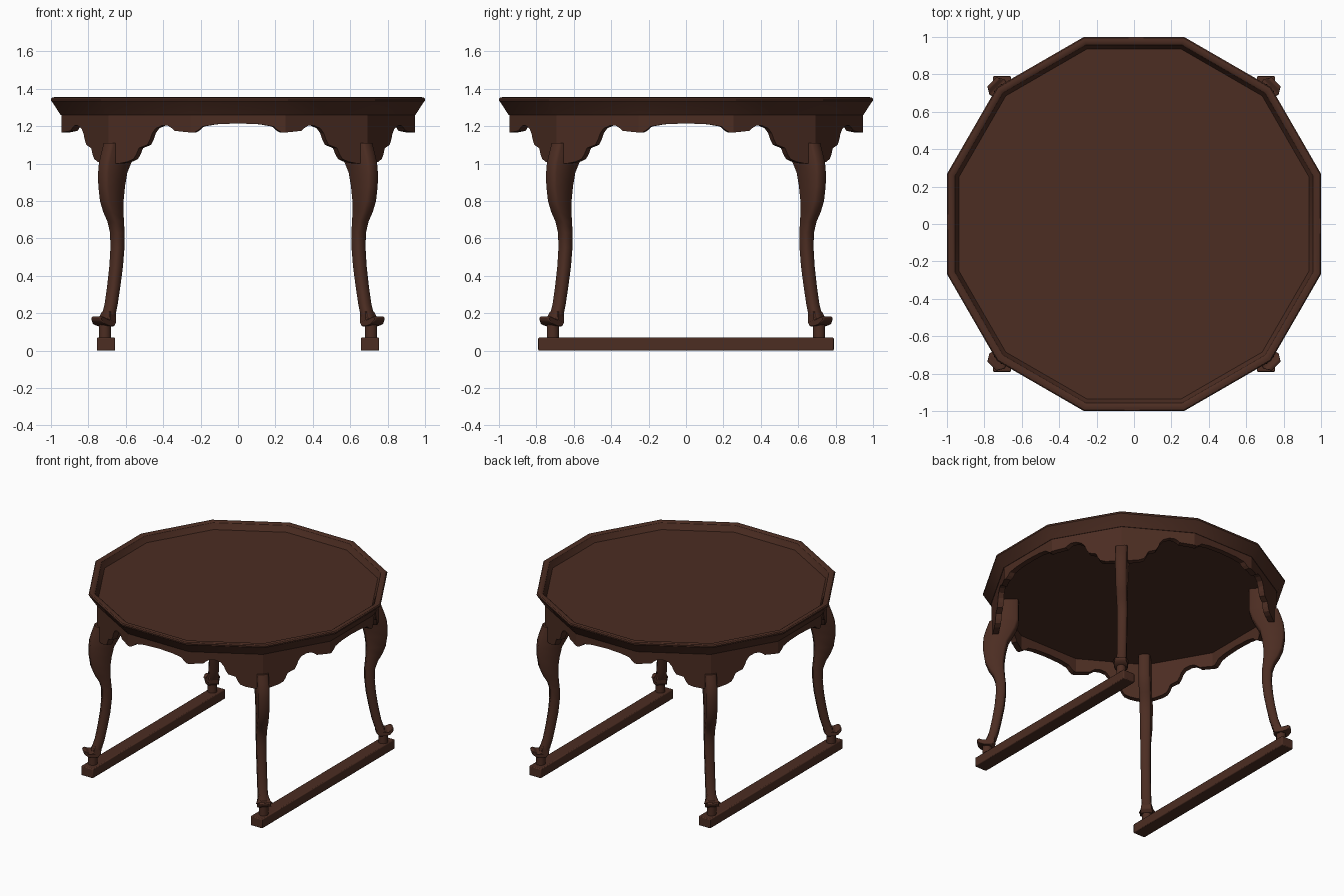
import bpy, bmesh, math
from mathutils import Matrix

if "Cube" in bpy.data.objects:
    bpy.data.objects.remove(bpy.data.objects["Cube"])

wood = bpy.data.materials.new("dark brown wood")
wood.diffuse_color = (0.072, 0.026, 0.016, 1)
wood.use_nodes = True
wood.node_tree.nodes["Principled BSDF"].inputs["Base Color"].default_value = wood.diffuse_color
R2 = math.sqrt(0.5)


def make(name, bm, smooth=None, bevel=0):
    bmesh.ops.recalc_face_normals(bm, faces=bm.faces)
    me = bpy.data.meshes.new(name)
    bm.to_mesh(me)
    bm.free()
    ob = bpy.data.objects.new(name, me)
    bpy.context.collection.objects.link(ob)
    me.materials.append(wood)
    if bevel:
        m = ob.modifiers.new("soft edges", 'BEVEL')
        m.width, m.segments, m.limit_method = bevel, 2, 'ANGLE'
    if smooth:
        bpy.ops.object.select_all(action='DESELECT')
        ob.select_set(True)
        bpy.context.view_layer.objects.active = ob
        bpy.ops.object.shade_smooth_by_angle(angle=math.radians(smooth))
    return ob


def loft(bm, rings, cap=True):
    vs = [[bm.verts.new(p) for p in r] for r in rings]
    n = len(vs[0])
    for a, b in zip(vs, vs[1:]):
        for i in range(n):
            j = (i + 1) % n
            bm.faces.new((a[i], a[j], b[j], b[i]))
    if cap:
        bm.faces.new(vs[0])
        bm.faces.new(vs[-1])


# Twelve-sided top with sloping edge, rounded rim and sunken centre
def dodecagon(ap, z):
    r = ap / math.cos(math.pi / 12)
    return [(r * math.cos(math.radians(15 + 30 * k)),
             r * math.sin(math.radians(15 + 30 * k)), z) for k in range(12)]


bm = bmesh.new()
loft(bm, [dodecagon(a, z) for a, z in [
    (0.91, 1.272), (0.912, 1.26), (0.948, 1.26), (0.993, 1.328), (0.999, 1.335),
    (1.0, 1.345), (0.994, 1.352), (0.982, 1.355), (0.966, 1.353), (0.957, 1.347),
    (0.952, 1.335), (0.936, 1.305)]])
make("table_top", bm, 28)

# Scalloped skirt: lower edge from the middle of a side face to a leg corner
AP, THICK = 0.945, 0.04
half = AP * math.tan(math.pi / 12)
edge = [(0, 1.215), (0.12, 1.21), (0.19, 1.198), (0.21, 1.18), (0.235, 1.165),
        (half, 1.166), (0.353, 1.175), (0.368, 1.188), (0.394, 1.203), (0.43, 1.203),
        (0.469, 1.188), (0.492, 1.16), (0.503, 1.13), (0.521, 1.1), (0.573, 1.083),
        (0.588, 1.05), (0.605, 1.025), (0.642, 1.01), (0.7, 1.0), (3 * half, 1.0)]


def on_skirt(s, ap):
    sign, t = (-1 if s < 0 else 1), abs(s) * ap / AP
    if abs(s) <= half:
        return ap, sign * t
    t -= 2 * half * ap / AP
    c, d = math.cos(math.pi / 6), 0.5
    return ap * c - t * d, sign * (ap * d + t * c)


quarter = [(-s, z) for s, z in reversed(edge[1:])] + edge[:-1]
rings = [[], [], [], []]
for k in range(4):
    rot = Matrix.Rotation(k * math.pi / 2, 2)
    for s, z in quarter:
        for ring, ap, h in zip(rings, (AP, AP, AP - THICK, AP - THICK), (1.262, z, z, 1.274)):
            x, y = on_skirt(s, ap)
            px, py = rot[0][0] * x + rot[0][1] * y, rot[1][0] * x + rot[1][1] * y
            ring.append((px, py, h))
bm = bmesh.new()
loft(bm, rings, cap=False)
make("scalloped_skirt", bm)

# Curved legs: height, outer and inner x seen from the front, half width.
# The top two sections are the block behind the skirt.
sections = [(1.273, 0.675, 0.54, 0.04), (1.111, 0.675, 0.54, 0.04),
            (1.11, 0.718, 0.54, 0.04), (1.05, 0.733, 0.553, 0.04), (1.0, 0.744, 0.572, 0.04),
            (0.95, 0.748, 0.592, 0.04), (0.88, 0.747, 0.604, 0.039), (0.8, 0.738, 0.612, 0.038),
            (0.74, 0.72, 0.612, 0.037), (0.69, 0.698, 0.61, 0.036), (0.63, 0.684, 0.606, 0.035),
            (0.55, 0.682, 0.607, 0.034), (0.45, 0.688, 0.615, 0.033), (0.35, 0.699, 0.628, 0.033),
            (0.25, 0.713, 0.643, 0.033), (0.19, 0.728, 0.655, 0.034), (0.13, 0.745, 0.676, 0.036)]
# Upturned toe outline: distance from centre, height, half width
toe = [(0.95, 0.21, 0.03), (0.955, 0.15, 0.036), (0.975, 0.13, 0.042), (1.02, 0.132, 0.05),
       (1.05, 0.142, 0.05), (1.072, 0.16, 0.036), (1.076, 0.178, 0.032), (1.06, 0.183, 0.045),
       (1.035, 0.168, 0.054), (1.012, 0.172, 0.046), (1.0, 0.21, 0.032)]


def leg_ring(z, xo, xi, b):
    c, d = 0.014, (xo + xi) / 2 / R2
    a = (xo - xi) / 2 / R2 - b + c
    return [(d + u, v, z) for u, v in [(a, b - c), (a - c, b), (c - a, b), (-a, b - c),
                                       (-a, c - b), (c - a, -b), (a - c, -b), (a, c - b)]]


for k, name in enumerate(["back_right", "back_left", "front_left", "front_right"]):
    rot = Matrix.Rotation(math.radians(45 + 90 * k), 4, 'Z')
    bm = bmesh.new()
    loft(bm, [leg_ring(*s) for s in sections])
    bm.transform(rot)
    make(name + "_leg", bm, 50)

    bm = bmesh.new()
    loft(bm, [[(d, w * side, z) for d, z, w in toe] for side in (-1, 1)])
    bm.transform(rot)
    make(name + "_toe", bm, 40, 0.005)

    # Peg joining the foot to the runner
    bm = bmesh.new()
    bmesh.ops.create_cone(bm, cap_ends=True, segments=12, radius1=0.033, radius2=0.033, depth=0.08)
    bm.transform(rot @ Matrix.Translation((1.007, 0, 0.1)))
    make(name + "_peg", bm, 40)

# Floor runners joining front and back feet
for side, name in ((-1, "left"), (1, "right")):
    bm = bmesh.new()
    bmesh.ops.create_cube(bm, size=1)
    bm.transform(Matrix.Translation((side * 0.706, 0, 0.035)) @ Matrix.Diagonal((0.098, 1.58, 0.07, 1)))
    make(name + "_runner", bm, 40, 0.006)
